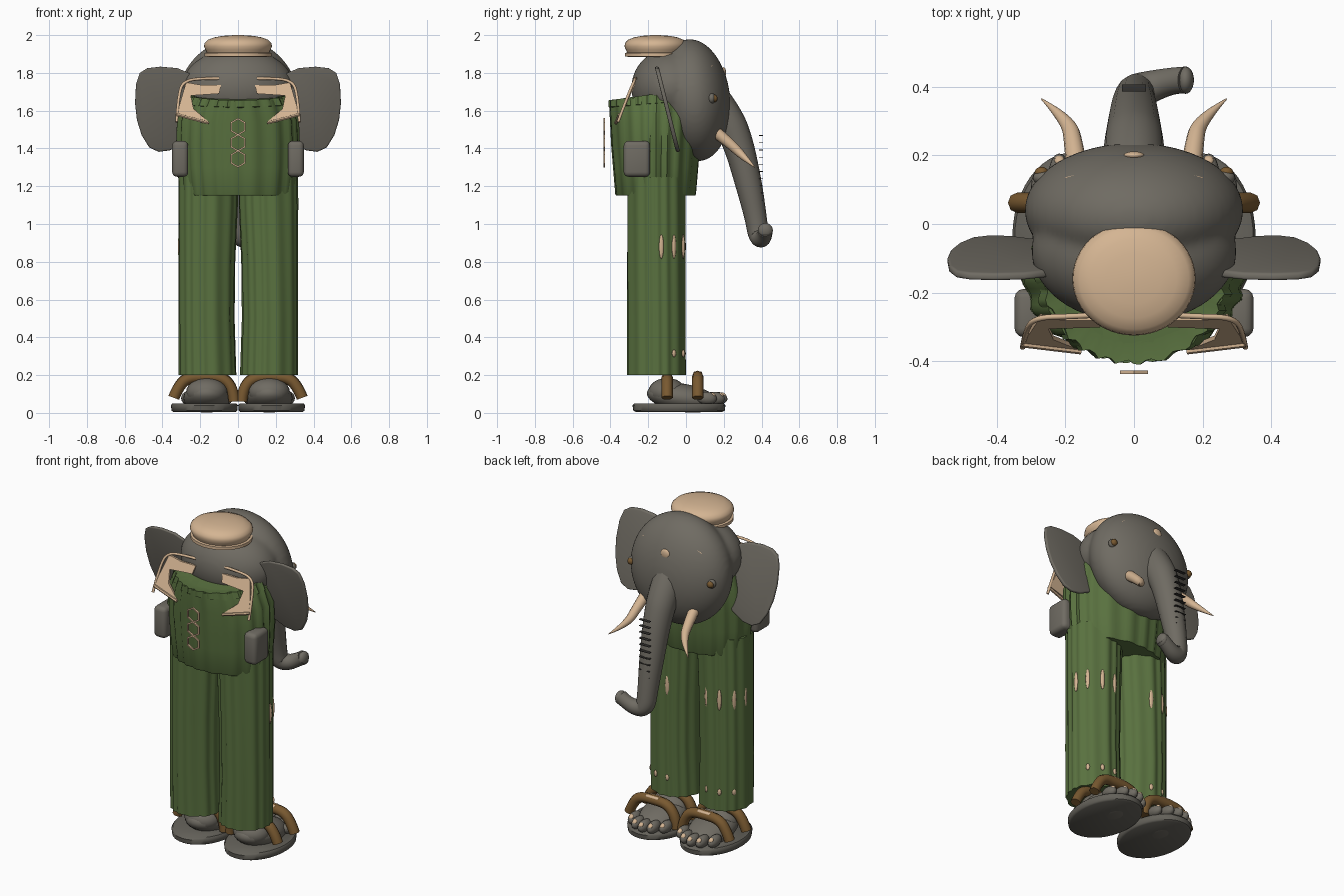
import bpy, bmesh, math
from mathutils import Vector, Matrix

cube = bpy.data.objects.get("Cube")
if cube:
    bpy.data.objects.remove(cube, do_unlink=True)


def material(name, rgb):
    m = bpy.data.materials.new(name)
    m.use_nodes = True
    m.diffuse_color = (*rgb, 1)
    m.node_tree.nodes["Principled BSDF"].inputs["Base Color"].default_value = (*rgb, 1)
    return m


GREY = material("skin grey", (.16, .148, .124))
DARK = material("line dark grey", (.035, .033, .03))
SOLE = material("sole grey", (.125, .118, .1))
GREEN = material("cloth green", (.1, .165, .05))
TAN = material("ivory tan", (.66, .46, .29))
BROWN = material("leather brown", (.19, .1, .03))


def finish(bm, name, mat, angle=40):
    bmesh.ops.recalc_face_normals(bm, faces=bm.faces)
    me = bpy.data.meshes.new(name)
    bm.to_mesh(me)
    bm.free()
    ob = bpy.data.objects.new(name, me)
    bpy.context.collection.objects.link(ob)
    me.materials.append(mat)
    smooth(ob, angle)
    return ob


def smooth(ob, angle=40):
    bpy.ops.object.select_all(action='DESELECT')
    ob.select_set(True)
    bpy.context.view_layer.objects.active = ob
    bpy.ops.object.shade_smooth_by_angle(angle=math.radians(angle))


def ball_matrix(loc, size, rot=(0, 0, 0)):
    r = [Matrix.Rotation(a, 4, ax) for a, ax in zip(rot, "XYZ")]
    return Matrix.Translation(loc) @ r[2] @ r[1] @ r[0] @ Matrix.Diagonal((*size, 1))


def ball(name, loc, size, mat, rot=(0, 0, 0), seg=24):
    bm = bmesh.new()
    bmesh.ops.create_uvsphere(bm, u_segments=seg, v_segments=seg // 2, radius=1,
                              matrix=ball_matrix(loc, size, rot))
    return finish(bm, name, mat, 60)


def loft(name, rings, mat, folds=0, amp=0, n=96, angle=50):
    """Stack of elliptic rings (z, cx, cy, rx, ry, tilt) with vertical cloth folds."""
    bm = bmesh.new()
    loops = []
    for z, cx, cy, rx, ry, tilt in rings:
        loop = []
        for i in range(n):
            a = math.tau * i / n
            k = 1 + amp * math.sin(folds * a + 2 * math.sin(3 * a) + z)
            loop.append(bm.verts.new((cx + rx * k * math.cos(a), cy + ry * k * math.sin(a),
                                      z + tilt * math.sin(a))))
        loops.append(loop)
    for lo, hi in zip(loops, loops[1:]):
        for i in range(n):
            bm.faces.new((lo[i], lo[(i + 1) % n], hi[(i + 1) % n], hi[i]))
    bm.faces.new(loops[0])
    bm.faces.new(loops[-1])
    return finish(bm, name, mat, angle)


def tube(name, path, radii, mat, sides=4):
    cu = bpy.data.curves.new(name, 'CURVE')
    cu.dimensions = '3D'
    cu.bevel_depth, cu.bevel_resolution, cu.use_fill_caps = 1, sides, True
    sp = cu.splines.new('NURBS')
    sp.points.add(len(path) - 1)
    for p, co, r in zip(sp.points, path, radii):
        p.co, p.radius = (*co, 1), r
    sp.order_u, sp.use_endpoint_u, sp.resolution_u = 3, True, 8
    ob = bpy.data.objects.new(name, cu)
    bpy.context.collection.objects.link(ob)
    cu.materials.append(mat)
    bpy.ops.object.select_all(action='DESELECT')
    ob.select_set(True)
    bpy.context.view_layer.objects.active = ob
    bpy.ops.object.convert(target='MESH')
    smooth(bpy.context.object, 50)


def plate(name, outline, place, thick, mat, bevel=0):
    """Flat outline given in (x, z), set into space by place(x, z), thickened along y."""
    bm = bmesh.new()
    face = bm.faces.new([bm.verts.new(place(x, z)) for x, z in outline])
    ext = bmesh.ops.extrude_face_region(bm, geom=[face])
    verts = [v for v in ext['geom'] if isinstance(v, bmesh.types.BMVert)]
    bmesh.ops.translate(bm, verts=verts, vec=(0, thick, 0))
    if bevel:
        rim = [e for e in bm.edges if any(len(f.verts) > 4 for f in e.link_faces)]
        bmesh.ops.bevel(bm, geom=rim, offset=bevel, segments=3, affect='EDGES', profile=.5)
    return finish(bm, name, mat)


def box(name, loc, size, mat, bevel):
    bm = bmesh.new()
    bmesh.ops.create_cube(bm, size=1, matrix=ball_matrix(loc, size))
    bmesh.ops.bevel(bm, geom=bm.edges[:], offset=bevel, segments=3, affect='EDGES', profile=.5)
    return finish(bm, name, mat)


# Head: face and back of skull fused into one soft form
bm = bmesh.new()
for loc, size, tilt in (((0, .04, 1.655), (.32, .195, .325), .1),
                        ((0, -.08, 1.72), (.3, .21, .21), 0)):
    bmesh.ops.create_uvsphere(bm, u_segments=48, v_segments=24, radius=1,
                              matrix=ball_matrix(loc, size, (tilt, 0, 0)))
head = finish(bm, "head", GREY, 60)
fuse = head.modifiers.new("fuse", 'REMESH')
fuse.mode, fuse.voxel_size, fuse.use_smooth_shade = 'VOXEL', .014, True
soft = head.modifiers.new("soften", 'SMOOTH')
soft.iterations, soft.factor = 8, .5


def brow_y(x, z):
    return .04 - .1 * (z - 1.655) + .195 * math.sqrt(1 - (x / .32) ** 2 - ((z - 1.655) / .325) ** 2)


# Trunk with its curled tip and row of wrinkle lines
tube("trunk", [(0, .13, 1.68), (0, .22, 1.56), (0, .28, 1.42), (0, .335, 1.2), (0, .37, 1.03),
               (.005, .385, .93), (.06, .405, .92), (.12, .42, .95), (.15, .42, .97)],
     [.09, .09, .08, .07, .058, .055, .045, .038, .04], GREY, 6)
ball("trunk_tip", (.15, .42, .965), (.025, .04, .04), GREY)
for i in range(12):
    box("trunk_wrinkle", (0, .397, 1.05 + i * .038), (.07, .02, .004), DARK, .001)

# Cap on the back of the skull
cap = loft("cap", [(z, 0, -.16, r, r * .92, 0) for z, r in
                   ((1.885, .16), (1.887, .178), (1.905, .178), (1.908, .165), (1.922, .172), (1.94, .18),
                    (1.958, .177), (1.975, .16), (1.988, .125), (1.996, .08), (2, .02))], TAN, n=48)

# Forehead mark
ball("forehead_mark", (0, brow_y(0, 1.8), 1.8), (.03, .012, .03), TAN)

for s in (1, -1):
    # Face details
    ball("eye", (s * .265, .135, 1.665), (.03, .022, .028), GREY)
    ball("iris", (s * .27, .15, 1.665), (.02, .017, .02), BROWN)
    brow = [(.09, 1.86), (.145, 1.86), (.2, 1.83)]
    tube("eyebrow", [(s * x, brow_y(x, z), z) for x, z in brow], [.004, .009, .004], TAN)
    tube("tusk", [(s * .165, .14, 1.5), (s * .175, .23, 1.43), (s * .19, .3, 1.36),
                  (s * .27, .365, 1.3)], [.032, .028, .022, .002], TAN)

    # Ears lean back at the top
    ear = [(.22, 1.75), (.25, 1.795), (.32, 1.825), (.41, 1.833), (.48, 1.825), (.52, 1.8), (.54, 1.74),
           (.545, 1.64), (.535, 1.55), (.51, 1.47), (.47, 1.405), (.42, 1.382), (.36, 1.39), (.28, 1.43),
           (.22, 1.52)]
    plate("ear", ear, lambda x, z: (s * x, -.165 + (1.83 - z) * .25, z), .022, GREY, .008)

    # Trouser legs with slits that show pale patches
    loft("trouser_leg", [(z, s * cx, -.157, rx, .152, 0) for z, cx, rx in
                         ((.2, .163, .15), (.5, .168, .146), (.8, .166, .148), (1.1, .16, .155), (1.25, .158, .156))],
         GREEN, 15, .03)
    for deg in (10, 38, 70, 103):
        a = math.radians(deg)
        for z, w, h in ((.88, .013, .065), (.315, .012, .02)):
            if z > .5 or deg > 20:
                ball("patch", (s * (.166 + .147 * math.cos(a)), -.157 + .152 * math.sin(a), z),
                     (.008, w, h), TAN, (0, 0, a if s > 0 else math.pi - a), 12)

    # Sandal sole, foot, toes and nails
    loft("sole", [(z, s * .178, -.037, r, r * 1.39, 0) for z, r in
                  ((0.005, .165), (.012, .174), (.04, .177), (.05, .17))], SOLE, n=48)
    ball("foot", (s * .165, -.02, .08), (.125, .19, .075), GREY, (-.15, 0, 0))
    ball("heel", (s * .165, -.1, .11), (.11, .1, .075), GREY)
    for i in range(5):
        x = s * (.165 + (i - 2) * .053)
        y = .165 - .014 * (i - 2) ** 2
        ball("toe", (x, y, .078), (.03, .055, .034), GREY, (-.1, 0, 0), 16)
        ball("toe_nail", (x, y + .035, .095), (.015, .016, .01), TAN, (-.7, 0, 0), 12)

    # Sandal straps over the foot, with a buckle on the front one
    for y, top in ((-.1, .21), (.062, .215)):
        tube("strap", [(s * (.175 + dx), y, z) for dx, z in
                       ((-.155, .06), (-.15, .12), (-.1, top - .025), (0, top - .02), (.1, top - .025),
                        (.15, .12), (.165, .08))], [.03] * 7, BROWN, 2)
    box("buckle", (s * .175, .062, .205), (.09, .045, .03), TAN, .008)

    # Hip pouch
    box("pouch", (s * .306, -.26, 1.345), (.085, .14, .19), GREY, .025)

    # Shoulder lapel, its lower bar and cord
    lapel = [(.09, 1.735), (.19, 1.735), (.275, 1.75), (.325, 1.58), (.16, 1.545), (.235, 1.61), (.25, 1.68), (.1, 1.69)]

    def lean(x, z):
        return (s * x, -.275 - (1.75 - z) * .45, z)
    plate("lapel", lapel, lean, .012, TAN)
    tube("lapel_bar", [lean(.155, 1.535), lean(.24, 1.557), lean(.325, 1.58)], [.009] * 3, TAN, 1)
    tube("shoulder_cord", [(s * .1, -.265, 1.77), (s * .18, -.27, 1.772), (s * .28, -.272, 1.76),
                           (s * .315, -.3, 1.7), (s * .325, -.36, 1.54)], [.008] * 5, TAN, 2)

# Shirt body with folds, closed under the head
loft("shirt", [(1.15, 0, -.16, .295, .205, 0), (1.16, 0, -.16, .3, .21, 0), (1.3, 0, -.16, .315, .222, 0),
               (1.42, 0, -.16, .32, .232, 0), (1.55, 0, -.158, .315, .24, .01), (1.63, 0, -.157, .285, .245, .02),
               (1.685, 0, -.157, .262, .245, .035), (1.68, 0, -.15, .22, .2, .03)], GREEN, 20, .025)

# Frilled collar
loft("collar", [(1.635, 0, -.155, .262, .24, .02), (1.64, 0, -.155, .285, .25, .02),
                (1.69, 0, -.155, .262, .25, .035), (1.68, 0, -.15, .21, .2, .03)], GREEN, 26, .03)

# Chain of three angular links hanging behind
for z in (1.515, 1.43, 1.345):
    ring = [(.047 * math.cos(math.tau * (i + .5) / 6), z + .047 * math.sin(math.tau * (i + .5) / 6)) for i in range(6)]
    bm = bmesh.new()
    rows = [[bm.verts.new((x * k, y, z + (zz - z) * k)) for x, zz in ring]
            for k, y in ((1, -.438), (1, -.428), (.8, -.428), (.8, -.438))]
    for a, b in zip(rows, rows[1:] + rows[:1]):
        for i in range(6):
            bm.faces.new((a[i], a[(i + 1) % 6], b[(i + 1) % 6], b[i]))
    finish(bm, "chain_link", TAN, 30)
